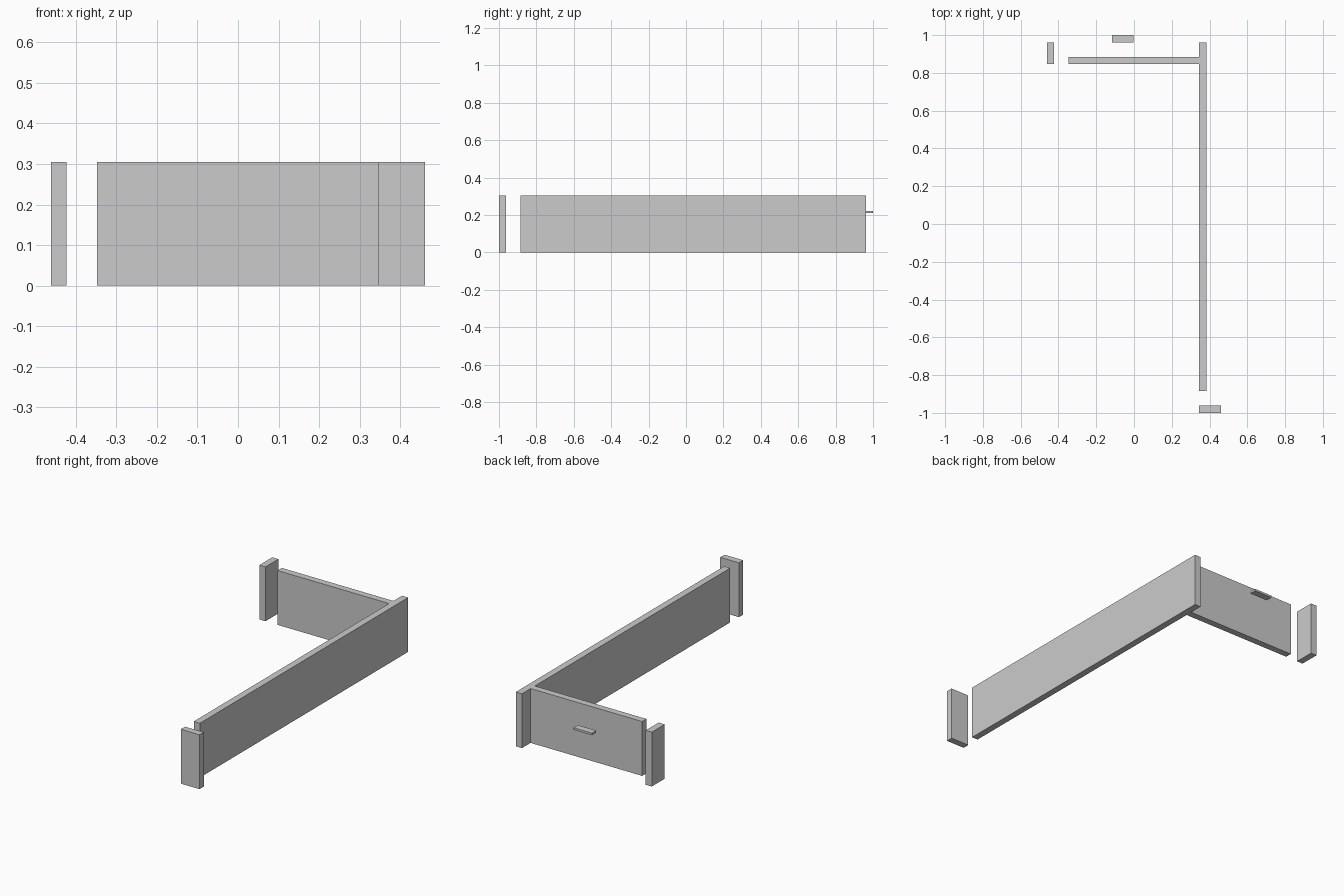
import bpy

if "Cube" in bpy.data.objects:
    bpy.data.objects.remove(bpy.data.objects["Cube"])

grey = bpy.data.materials.new("light_grey")
grey.diffuse_color = (0.6, 0.6, 0.6, 1)
grey.use_nodes = True
grey.node_tree.nodes["Principled BSDF"].inputs["Base Color"].default_value = grey.diffuse_color

HEIGHT = 0.305


def box(name, x, y, z=(0, HEIGHT)):
    """Box spanning the given (min, max) ranges."""
    spans = (x, y, z)
    bpy.ops.mesh.primitive_cube_add(size=1, location=[(a + b) / 2 for a, b in spans])
    ob = bpy.context.object
    ob.name = name
    ob.scale = [b - a for a, b in spans]
    bpy.ops.object.transform_apply(location=False, rotation=False, scale=True)
    ob.data.materials.append(grey)
    return ob


# Two walls meeting in a corner
box("long_wall", (0.345, 0.383), (-0.885, 0.962))
box("back_wall", (-0.347, 0.345), (0.847, 0.885))

# Free-standing end posts
box("left_post", (-0.461, -0.423), (0.847, 0.962))
box("front_post", (0.345, 0.461), (-1.0, -0.962))

# Thin ledge behind the back wall
box("ledge", (-0.116, -0.002), (0.962, 1.0), (0.21, 0.222))
